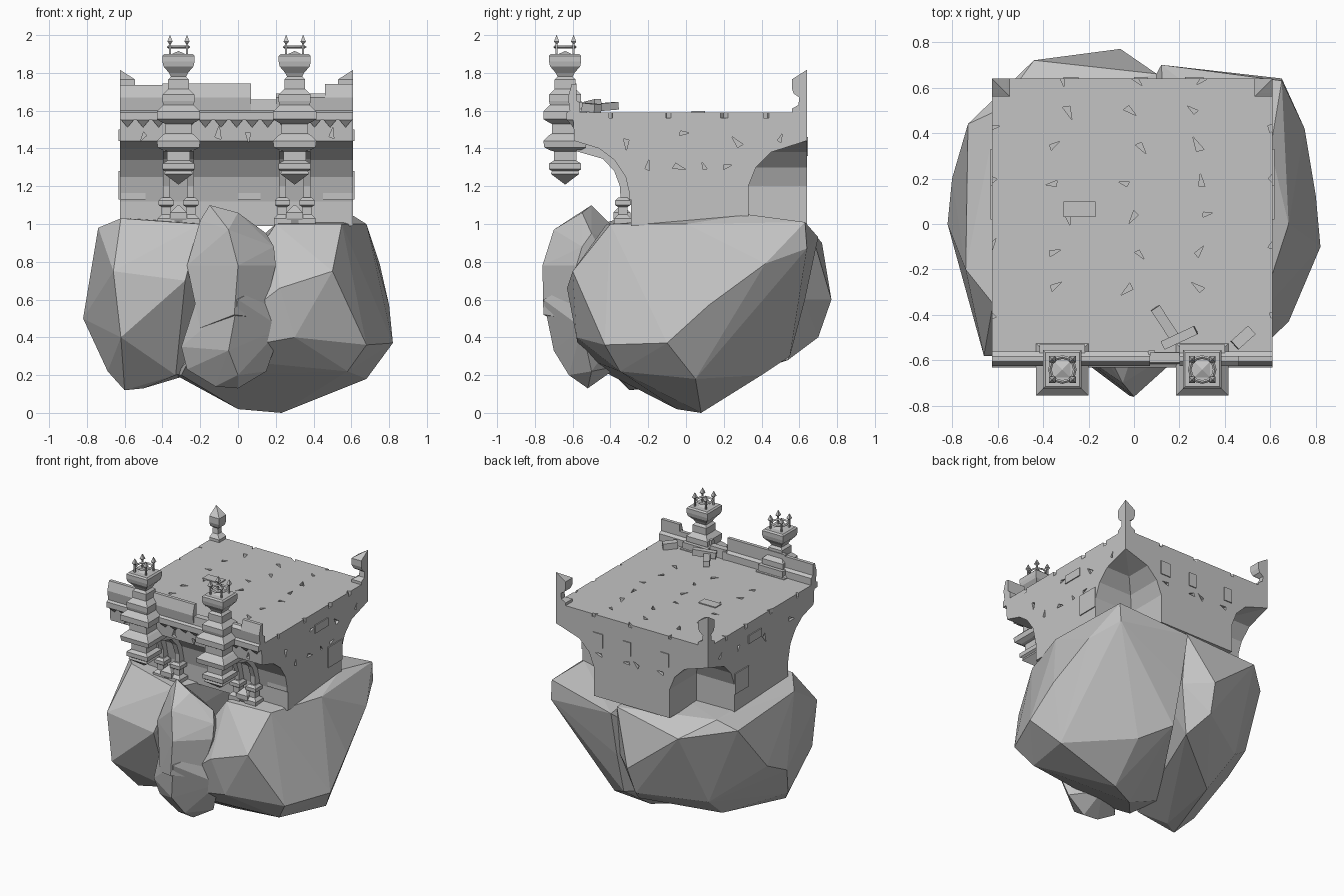
import bpy, bmesh, math, random
from mathutils import Vector, Matrix

random.seed(4)
old = bpy.data.objects.get("Cube")
if old:
    bpy.data.objects.remove(old, do_unlink=True)

stone = bpy.data.materials.new("grey_stone")
stone.use_nodes = True
GREY = (0.55, 0.55, 0.55, 1)
stone.diffuse_color = GREY
stone.node_tree.nodes["Principled BSDF"].inputs["Base Color"].default_value = GREY


def finish(name, bm):
    """Turn a bmesh into a flat shaded stone object."""
    bmesh.ops.remove_doubles(bm, verts=bm.verts[:], dist=0.00005)
    bmesh.ops.recalc_face_normals(bm, faces=bm.faces[:])
    mesh = bpy.data.meshes.new(name)
    bm.to_mesh(mesh)
    bm.free()
    obj = bpy.data.objects.new(name, mesh)
    bpy.context.scene.collection.objects.link(obj)
    mesh.materials.append(stone)
    return obj


def loft(bm, rings):
    """Skin a list of equal length point rings and cap both ends."""
    loops = [[bm.verts.new(p) for p in ring] for ring in rings]
    count = len(loops[0])
    for low, high in zip(loops, loops[1:]):
        for i in range(count):
            j = (i + 1) % count
            bm.faces.new((low[i], low[j], high[j], high[i]))
    bm.faces.new(loops[0][::-1])
    bm.faces.new(loops[-1])


def prism(bm, outline, axis, start, end):
    """Extrude a 2D outline along the x, y or z axis."""
    place = {"x": lambda u, v, t: (t, u, v),
             "y": lambda u, v, t: (u, t, v),
             "z": lambda u, v, t: (u, v, t)}[axis]
    loft(bm, [[place(u, v, t) for u, v in outline] for t in (start, end)])


def box(bm, x0, x1, y0, y1, z0, z1):
    prism(bm, [(x0, y0), (x1, y0), (x1, y1), (x0, y1)], "z", z0, z1)


def square_stack(bm, cx, cy, profile):
    """Square turned column from (half width, height) pairs."""
    loft(bm, [[(cx - w, cy - w, z), (cx + w, cy - w, z), (cx + w, cy + w, z), (cx - w, cy + w, z)]
              for w, z in profile])


def boulder(name, points):
    bm = bmesh.new()
    for p in points:
        bm.verts.new(p)
    hull = bmesh.ops.convex_hull(bm, input=bm.verts[:])
    loose = {g for g in hull["geom_interior"] + hull["geom_unused"] if isinstance(g, bmesh.types.BMVert)}
    bmesh.ops.delete(bm, geom=list(loose), context="VERTS")
    return finish(name, bm)


# Rocks carrying the terrace
boulder("left_rock", [
    (-.74, -.2, .98), (-.62, -.35, 1.03), (-.73, .44, .93), (-.6, .5, 1), (-.44, .72, .9),
    (-.06, .77, .6), (.1, .66, .97), (.1, .2, 1), (-.2, -.45, 1), (-.82, 0, .5), (-.8, .2, .6),
    (-.66, -.58, .75), (-.62, -.58, .4), (-.28, -.58, .7), (-.6, -.3, .12), (-.5, -.25, .13),
    (-.33, -.35, .2), (-.69, -.2, .22), (-.45, .22, .17), (-.5, .45, .35), (-.08, .7, .4),
    (0, .54, .28), (.1, .62, .6)])
boulder("right_rock", [
    (.6, .33, 1.05), (.65, .63, 1.01), (.12, .7, .93), (.68, 0, 1), (.2, -.42, 1), (.55, -.4, 1),
    (.5, -.6, .75), (.22, -.63, .66), (.3, -.58, .4), (-.25, -.56, .3), (.68, -.43, .36),
    (.82, -.1, .37), (.8, .12, .57), (.75, .42, .79), (.65, .64, .87), (.12, .63, .6),
    (.12, .55, .3), (.3, .4, .2), (.68, .05, .18), (.23, .08, 0), (0, -.05, .02),
    (-.33, -.15, .2), (-.3, -.4, .2), (.58, -.35, .22)])
boulder("front_rock_upper", [
    (-.15, -.5, 1.1), (0, -.55, 1.06), (.15, -.5, .95), (.19, -.55, .88), (.2, -.58, .78),
    (-.27, -.55, .78), (-.2, -.5, 1.02), (-.05, -.7, .97), (0, -.76, .78), (-.02, -.755, .52),
    (.13, -.62, .5), (-.2, -.62, .45), (-.1, -.3, .9), (.1, -.3, .6)])
boulder("front_rock_lower", [
    (-.2, -.6, .66), (.14, -.6, .68), (.23, -.55, .45), (.15, -.5, .22), (0, -.52, .13),
    (-.12, -.52, .14), (-.3, -.55, .35), (-.27, -.52, .23), (0, -.755, .6), (-.05, -.7, .33),
    (0, -.62, .2), (0, -.3, .5), (-.02, -.35, .25)])

# Terrace body with the overhanging front
LEFT, RIGHT, BACK, FRONT, TOP = -.625, .61, .64, -.6, 1.59
bm = bmesh.new()
prism(bm, [(BACK, .99), (-.29, .99), (-.29, 1.12), (-.32, 1.25), (-.38, 1.34), (-.46, 1.4),
           (-.59, 1.44), (FRONT, TOP), (BACK, TOP)], "x", LEFT, RIGHT)
terrace = finish("terrace", bm)

# Vaulted pockets under the back corners, and chipped joints
cut = bmesh.new()
for cx in (LEFT, RIGHT):
    square_stack(cut, cx, BACK, [(.31, .9), (.31, 1.2), (.27, 1.3), (.19, 1.38), (.003, 1.44)])


def chip(axis, u, v, start, end):
    """Small triangular notch with a random turn."""
    turn, size = random.uniform(0, 6.28), random.uniform(.022, .035)
    prism(cut, [(u + size * k * math.cos(turn + a), v + size * k * math.sin(turn + a))
                for a, k in ((0, 1.5), (2, .7), (3.6, .7))], axis, start, end)


for x in (-.32, 0, .3):
    for y in (-.28, -.13, .04, .18, .34, .5):
        chip("z", x + random.uniform(-.05, .03), y, TOP - .03, TOP + .05)
    chip("z", x, BACK, TOP - .02, TOP + .05)
for y in (-.4, -.1, .2, .42):
    for side in (LEFT, RIGHT):
        chip("z", side, y, TOP - .03, TOP + .05)
        chip("x", y + .08, 1.45 + random.uniform(-.03, .03), side - .02, side + .02)
    chip("x", y * .5, 1.3, RIGHT - .02, RIGHT + .05)
for x in (-.5, -.1, .05, .5):
    chip("y", x, 1.47, FRONT - .05, FRONT + .03)
    chip("y", x * .5, 1.3, BACK - .02, BACK + .05)
cutter = finish("terrace_cutter", cut)
cutter.hide_render = True

mod = terrace.modifiers.new("carve", "BOOLEAN")
mod.operation, mod.solver, mod.object = "DIFFERENCE", "EXACT", cutter
bpy.context.view_layer.objects.active = terrace
bpy.ops.object.modifier_apply(modifier="carve")
bpy.data.objects.remove(cutter, do_unlink=True)

# Slightly raised blocks on the floor and walls
bm = bmesh.new()
THIN = .007
box(bm, -.31, -.17, .03, .1, TOP - .01, TOP + THIN)
for y0, y1, z0, z1 in ((.02, .17, 1.44, 1.5), (.17, .33, 1.13, 1.28)):
    box(bm, RIGHT - .01, RIGHT + THIN, y0, y1, z0, z1)
    box(bm, LEFT - THIN, LEFT + .01, y0, y1, z0, z1)
for x0, x1 in ((-.62, -.49), (0, .12), (.45, .61)):
    box(bm, x0, x1, -.3, -.28, 1.13, 1.21)
    box(bm, x0 * .5, x1 * .5, BACK - .01, BACK + THIN, 1.36, 1.46)
finish("raised_blocks", bm)

# Broken parapet with a pointed fringe below its ledge
bm = bmesh.new()
for x0, x1, top in ((LEFT, -.4, 1.735), (-.4, .07, 1.745), (.07, .2, 1.66), (.2, .46, 1.69), (.46, RIGHT, 1.74)):
    side = [(-.56, 1.55), (-.632, 1.55), (-.632, 1.59), (-.615, 1.6)]
    if top > 1.68:
        side += [(-.625, 1.67), (-.605, top), (-.58, top), (-.58, 1.655), (-.56, 1.64)]
    else:
        side += [(-.61, top), (-.565, top)]
    prism(bm, side, "x", x0, x1)
for i in range(15):
    square_stack(bm, LEFT + .04 + i * .0825, -.597, [(.001, 1.512), (.034, 1.552)])
finish("parapet", bm)

# Quarter finials at the back corners
bm = bmesh.new()
for cx, way in ((LEFT, 1), (RIGHT, -1)):
    loft(bm, [[(cx, BACK, z), (cx + way * w, BACK, z), (cx + way * w, BACK - w, z), (cx, BACK - w, z)]
              for w, z in ((.08, 1.58), (.08, 1.61), (.045, 1.63), (.04, 1.67), (.07, 1.69),
                           (.08, 1.72), (.08, 1.765), (.065, 1.775), (.002, 1.815))])
finish("corner_finials", bm)

# Two turrets with hanging pendants, arched brackets and spiked crowns
TURRET = [(.002, 1.21), (.075, 1.265), (.07, 1.28), (.085, 1.29), (.085, 1.32), (.06, 1.335),
          (.06, 1.385), (.08, 1.39), (.11, 1.405), (.115, 1.44), (.085, 1.47), (.07, 1.48),
          (.07, 1.53), (.09, 1.54), (.115, 1.555), (.115, 1.595), (.08, 1.63), (.085, 1.65),
          (.085, 1.685), (.055, 1.715), (.055, 1.765), (.04, 1.78), (.05, 1.8), (.08, 1.835),
          (.085, 1.86), (.085, 1.89), (.075, 1.9), (.035, 1.9), (.002, 1.915)]
RIB = [(-.345, 1.1), (-.35, 1.2), (-.38, 1.28), (-.44, 1.345), (-.58, 1.385),
       (-.58, 1.44), (-.4, 1.42), (-.28, 1.3), (-.28, 1.1)]
FOOT = [(.045, .99), (.045, 1.03), (.025, 1.05), (.025, 1.09), (.04, 1.1), (.04, 1.125), (.025, 1.14)]
SPIKE = [(.005, 1.89), (.005, 1.955), (.014, 1.965), (.001, 2)]
DEPTH = -.64
for label, cx in (("right", -.315), ("left", .3)):
    bm = bmesh.new()
    square_stack(bm, cx, DEPTH, TURRET)
    box(bm, cx - .1, cx + .1, -.6, -.53, 1.57, 1.645)
    finish(label + "_turret", bm)

    bm = bmesh.new()
    for dx in (-.065, .065):
        prism(bm, RIB, "x", cx + dx - .018, cx + dx + .018)
        square_stack(bm, cx + dx, -.335, FOOT)
    square_stack(bm, cx, -.34, [(.03, 1), (.045, 1.03), (.045, 1.06), (.005, 1.1)])
    finish(label + "_bracket", bm)

    bm = bmesh.new()
    for dx in (-.045, .045):
        for dy in (-.045, .045):
            square_stack(bm, cx + dx, DEPTH + dy, SPIKE)
    ring = [(.055, 1.93), (.063, 1.937), (.055, 1.944), (.047, 1.937)]
    rounds = [[bm.verts.new((cx + r * math.cos(i * math.pi / 6), DEPTH + r * math.sin(i * math.pi / 6), z))
               for r, z in ring] for i in range(12)]
    for i, here in enumerate(rounds):
        after = rounds[(i + 1) % len(rounds)]
        for k in range(4):
            bm.faces.new((here[k], here[k - 1], after[k - 1], after[k]))
    finish(label + "_crown", bm)

# Fallen beams and rubble on the floor
for i, (x, y, z, turn, tilt, size) in enumerate((
        (.14, -.44, 1.62, -57, 4, (.17, .045, .04)), (.2, -.5, 1.63, 25, -6, (.16, .04, .045)),
        (.48, -.5, 1.615, 42, 4, (.1, .05, .045)), (.08, -.58, 1.62, 10, 0, (.03, .05, .06)))):
    bm = bmesh.new()
    bmesh.ops.create_cube(bm, size=1, matrix=Matrix.LocRotScale(
        Vector((x, y, z)), (Matrix.Rotation(math.radians(turn), 3, "Z")
                            @ Matrix.Rotation(math.radians(tilt), 3, "Y")).to_quaternion(), Vector(size)))
    finish("fallen_stone_%d" % (i + 1), bm)
